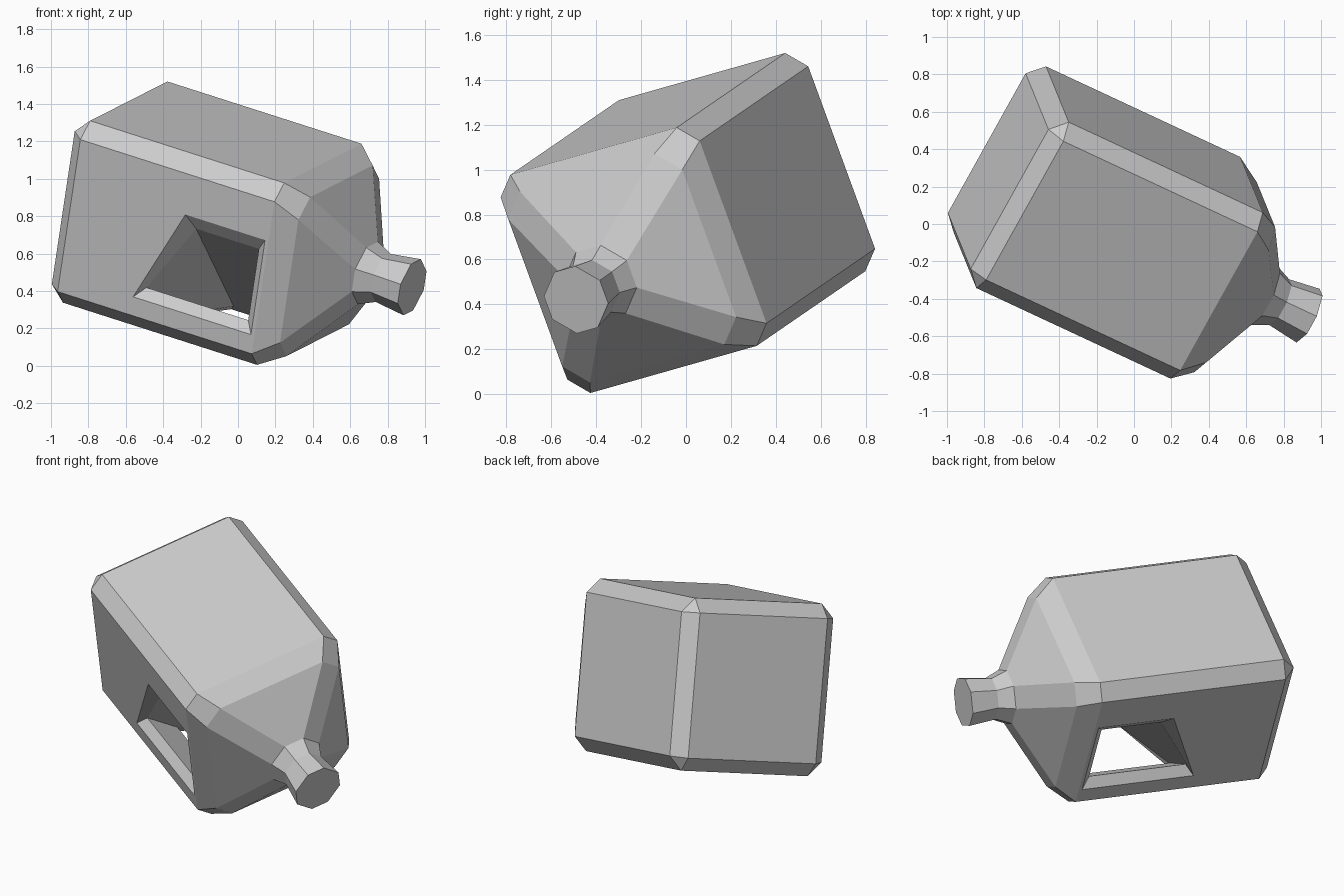
import bpy, bmesh
from mathutils import Matrix, Vector

if "Cube" in bpy.data.objects:
    bpy.data.objects.remove(bpy.data.objects["Cube"])

# Tilted local frame: A runs along the jug to the spout, B and C across it
A = Vector((0.871, -0.406, -0.279)).normalized()
B = Vector((0.470, 0.849, 0.241))
B = (B - A * B.dot(A)).normalized()
C = A.cross(B)
ORIGIN = B * 0.125 + C * 0.687
FRAME = Matrix.Translation(ORIGIN) @ Matrix((A, B, C)).transposed().to_4x4()


def loft(name, rings):
    """Skin a list of equal-length vertex rings and cap both ends."""
    bm = bmesh.new()
    loops = [[bm.verts.new(p) for p in ring] for ring in rings]
    n = len(loops[0])
    for r0, r1 in zip(loops, loops[1:]):
        for i in range(n):
            j = (i + 1) % n
            bm.faces.new((r0[i], r0[j], r1[j], r1[i]))
    bm.faces.new(loops[0])
    bm.faces.new(loops[-1])
    bmesh.ops.remove_doubles(bm, verts=bm.verts[:], dist=0.0005)
    bmesh.ops.recalc_face_normals(bm, faces=bm.faces[:])
    mesh = bpy.data.meshes.new(name)
    bm.to_mesh(mesh)
    bm.free()
    obj = bpy.data.objects.new(name, mesh)
    bpy.context.collection.objects.link(obj)
    obj.matrix_world = FRAME
    return obj


def octagon(a, h, k):
    """Square of half-width h whose corners are cut back to k."""
    return [(a, h, -k), (a, h, k), (a, k, h), (a, -k, h),
            (a, -h, k), (a, -h, -k), (a, -k, -h), (a, k, -h)]


# Jug body, shoulder and spout in one skin
jug = loft("jug_body", [octagon(*s) for s in (
    (-1.012, 0.440, 0.440),
    (-0.932, 0.523, 0.437),
    (0.260, 0.523, 0.437),
    (0.385, 0.457, 0.353),
    (0.620, 0.163, 0.065),
    (0.715, 0.125, 0.050),
    (0.892, 0.147, 0.055))])

# Handle opening: bevelled trapezoid passing diagonally through one long edge
rim = [(-0.485, -0.333), (0.239, -0.333), (0.239, 0.210), (-0.250, 0.210)]
inner = [(-0.440, -0.280), (0.185, -0.280), (0.185, 0.130), (-0.200, 0.130)]
half = [(0.60, rim), (0.523, rim), (0.47, inner)]
side = [[(a, -d, t) for a, t in prof] for d, prof in half]
under = [[(a, t, -d) for a, t in prof] for d, prof in reversed(half)]
cutter = loft("handle_cutter", side + under)
cutter.hide_render = True

mod = jug.modifiers.new("handle_opening", 'BOOLEAN')
mod.operation = 'DIFFERENCE'
mod.solver = 'EXACT'
mod.object = cutter
bpy.context.view_layer.objects.active = jug
bpy.ops.object.modifier_apply(modifier=mod.name)
bpy.data.objects.remove(cutter, do_unlink=True)
